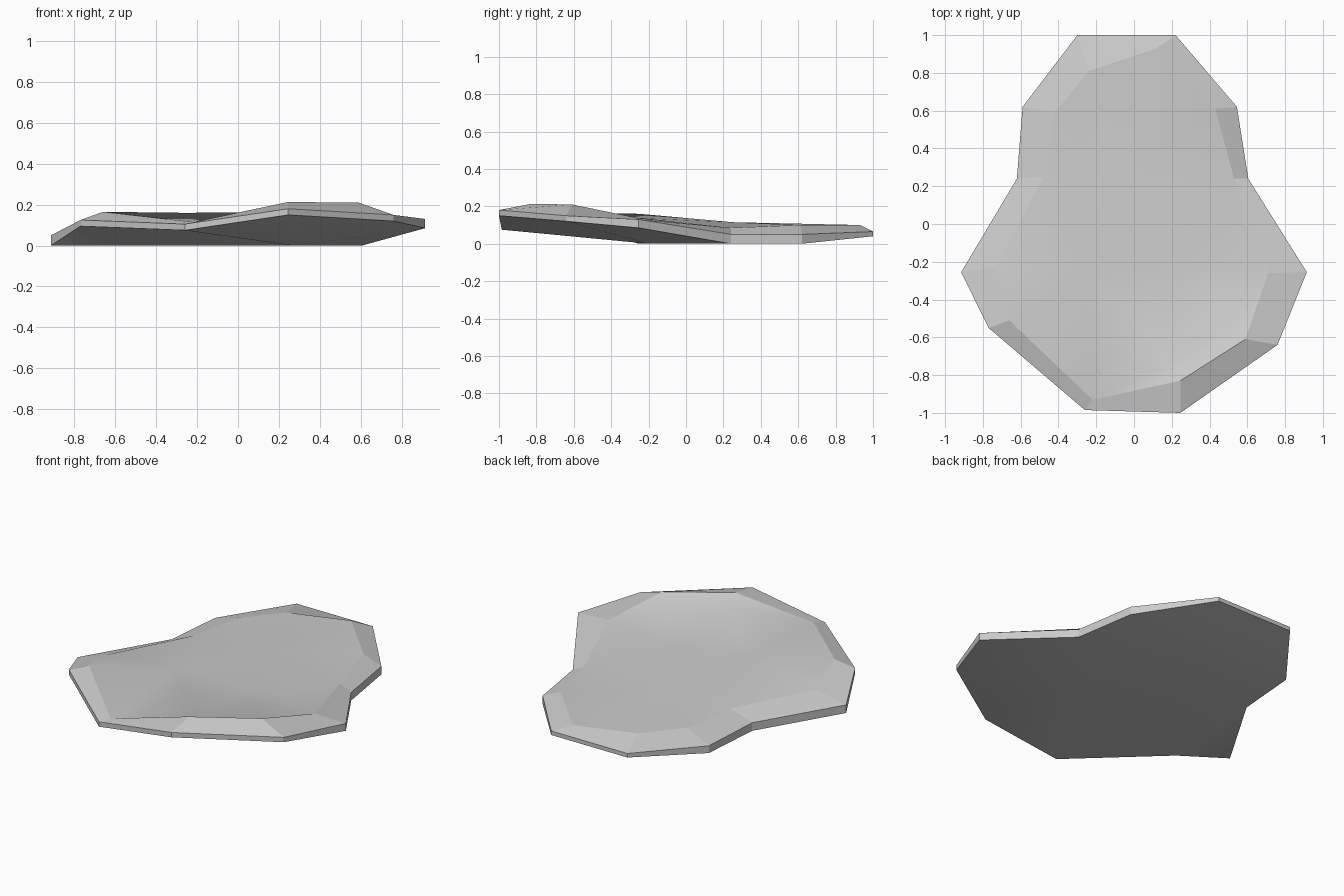
import bpy
import bmesh
from mathutils import Vector
from mathutils.geometry import delaunay_2d_cdt

cube = bpy.data.objects.get("Cube")
if cube:
    bpy.data.objects.remove(cube, do_unlink=True)

# Stone colour
stone = bpy.data.materials.new("grey_stone")
stone.use_nodes = True
grey = (0.6, 0.6, 0.6, 1)
stone.diffuse_color = grey
stone.node_tree.nodes["Principled BSDF"].inputs["Base Color"].default_value = grey

# Slab outline, counter-clockwise: x, y, underside height, edge thickness
outline = [
    (-0.26, -0.985, 0.075, 0.03), (0.245, -1.0, 0.15, 0.03),
    (0.76, -0.64, 0.12, 0.03), (0.915, -0.255, 0.085, 0.045),
    (0.605, 0.24, 0, 0.05), (0.545, 0.62, 0, 0.05),
    (0.22, 1.0, 0.04, 0.025), (-0.3, 1.0, 0.04, 0.025),
    (-0.59, 0.62, 0, 0.045), (-0.62, 0.24, 0, 0.05),
    (-0.915, -0.255, 0, 0.05), (-0.77, -0.55, 0.095, 0.03),
]
# Inner edge of the bevelled rim, in the same order
rim = [
    (-0.22, -0.93, 0.115), (0.245, -0.83, 0.213), (0.59, -0.61, 0.21),
    (0.71, -0.26, 0.138), (0.53, 0.24, 0.085), (0.43, 0.61, 0.1),
    (0.12, 0.93, 0.1), (-0.24, 0.81, 0.1), (-0.42, 0.59, 0.1),
    (-0.48, 0.25, 0.105), (-0.73, -0.23, 0.105), (-0.66, -0.51, 0.165),
]
# Undulation inside the two broad faces, with a step behind the raised rim
crown = [
    (-0.25, -0.25, 0.16), (-0.05, 0.25, 0.115), (0.25, -0.2, 0.135),
    (0.2, -0.73, 0.165), (0.52, -0.53, 0.155),
]
belly = [(0.27, -0.2, 0.0)]

bm = bmesh.new()


def ring(points):
    return [bm.verts.new(p) for p in points]


def bridge(lower, upper):
    for i in range(len(lower)):
        j = (i + 1) % len(lower)
        bm.faces.new((lower[i], lower[j], upper[j], upper[i]))


def cap(border, inside):
    """Triangulate a border loop with some interior points, shaded smooth."""
    verts = border + ring(inside)
    flat = [Vector(v.co.xy) for v in verts]
    result = delaunay_2d_cdt(flat, [], [list(range(len(border)))], 1, 1e-5)
    for tri in result[2]:
        face = bm.faces.new([verts[result[3][i][0]] for i in tri])
        face.smooth = True


base = ring([(x, y, z) for x, y, z, t in outline])
edge = ring([(x, y, z + t) for x, y, z, t in outline])
inner = ring(rim)
bridge(base, edge)   # thin outer wall
bridge(edge, inner)  # bevelled rim
cap(inner, crown)    # walking surface
cap(base, belly)     # underside
bmesh.ops.recalc_face_normals(bm, faces=bm.faces)

mesh = bpy.data.meshes.new("stone_slab")
bm.to_mesh(mesh)
bm.free()
mesh.materials.append(stone)
slab = bpy.data.objects.new("stone_slab", mesh)
bpy.context.collection.objects.link(slab)
